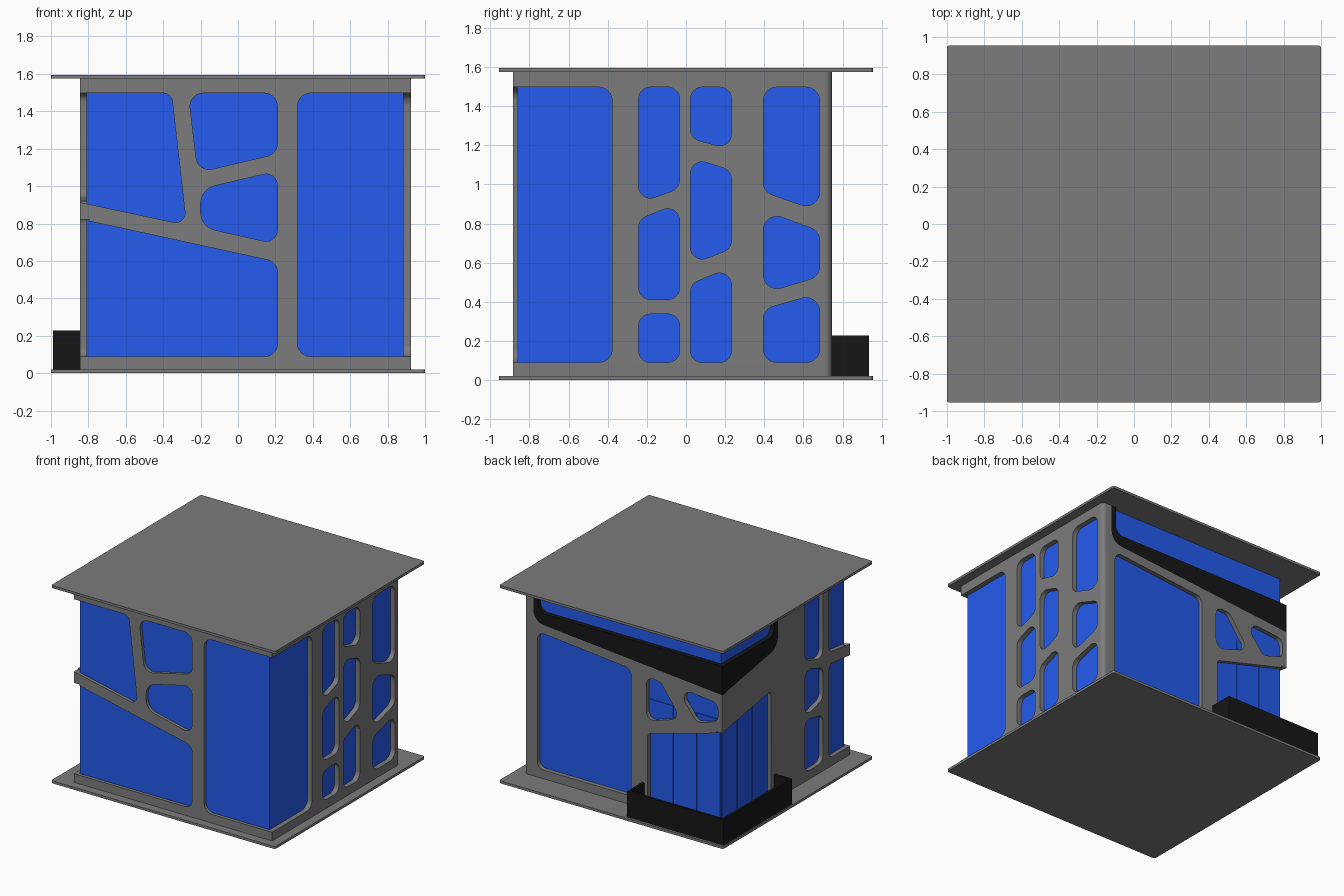
import bpy, bmesh, math
from mathutils import Vector

if "Cube" in bpy.data.objects:
    bpy.data.objects.remove(bpy.data.objects["Cube"])

X0, X1, Y0, Y1 = -0.845, 0.925, -0.885, 0.745      # outer wall faces
GX0, GX1, GY0, GY1 = -0.81, 0.885, -0.86, 0.71     # glass faces
Z0, Z1, H = 0.02, 1.575, 1.595                     # floor top, ceiling, roof top


def mat(name, col):
    m = bpy.data.materials.new(name)
    m.diffuse_color = (*col, 1)
    m.use_nodes = True
    m.node_tree.nodes["Principled BSDF"].inputs["Base Color"].default_value = m.diffuse_color
    return m


BLUE = mat("blue_glass", (0.018, 0.105, 0.86))
BLACK = mat("black", (0.008, 0.008, 0.008))
GREY = mat("dark_grey", (0.2, 0.2, 0.2))


def rounded(pts, r, n=8):
    """Round the corners of a 2D polygon; r is one radius or one per corner."""
    out, k = [], len(pts)
    rs = r if isinstance(r, (list, tuple)) else [r] * k
    for i in range(k):
        p, a, b = (Vector(pts[j % k]) for j in (i, i - 1, i + 1))
        da, db = a - p, b - p
        half = da.angle(db) / 2
        t = min(rs[i] / math.tan(half), 0.47 * da.length, 0.47 * db.length)
        if t < 1e-5:
            out.append(p)
            continue
        da.normalize()
        db.normalize()
        c = p + (da + db).normalized() * (t / math.cos(half))
        va, vb = p + da * t - c, p + db * t - c
        rad = va.length
        va.normalize()
        vb.normalize()
        out += [c + va.slerp(vb, j / n) * rad for j in range(n + 1)]
    return out


def prism(name, polys, axis, w0, w1, material=GREY):
    """Extrude rounded polygons [(points, radius), ...] along an axis."""
    bm = bmesh.new()
    for pts, r in polys:
        loop = rounded(pts, r)
        rings = []
        for w in (w0, w1):
            ring = []
            for q in loop:
                co = [q[0], q[1]]
                co.insert(axis, w)
                ring.append(bm.verts.new(co))
            rings.append(ring)
        lo, hi = rings
        bm.faces.new(lo)
        bm.faces.new(hi)
        for i in range(len(lo)):
            bm.faces.new((lo[i - 1], lo[i], hi[i], hi[i - 1]))
    bmesh.ops.recalc_face_normals(bm, faces=bm.faces)
    me = bpy.data.meshes.new(name)
    bm.to_mesh(me)
    bm.free()
    ob = bpy.data.objects.new(name, me)
    bpy.context.collection.objects.link(ob)
    if material:
        me.materials.append(material)
    return ob


def rect(a, b, c, d):
    return [(a, c), (b, c), (b, d), (a, d)]


def boolean(ob, cutter, op="DIFFERENCE"):
    cutter.hide_render = True
    m = ob.modifiers.new("cut", "BOOLEAN")
    m.operation, m.object, m.solver = op, cutter, "EXACT"
    bpy.context.view_layer.objects.active = ob
    bpy.ops.object.modifier_apply(modifier=m.name)
    bpy.data.objects.remove(cutter)


def smooth(ob):
    bpy.ops.object.select_all(action="DESELECT")
    ob.select_set(True)
    bpy.context.view_layer.objects.active = ob
    bpy.ops.object.shade_smooth_by_angle(angle=math.radians(30))


# Cutters reach from outside the wall to just behind the glass
SIDES = {"front": (1, Y0 - 0.05, Y0 + 0.05), "right": (0, X1 + 0.05, X1 - 0.05),
         "back": (1, Y1 + 0.05, Y1 - 0.05), "left": (0, X0 - 0.05, X0 + 0.05)}


def side_cutter(side, polys):
    return prism("cutter", polys, *SIDES[side], None)


def column(a, b, spans, r=0.06):
    """Stack of windows; each span is bottom-left, bottom-right, top-left, top-right height."""
    return [([(a, p), (b, q), (b, t), (a, s)], r) for p, q, s, t in spans]


T, B = 1.497, 0.09      # top and bottom of the regular windows
openings = {
    "front": [
        ([(-1.05, T), (-0.356, T), (-0.276, 0.792), (-1.05, 0.957)], 0.05),
        ([(-0.265, T), (0.21, T), (0.21, 1.173), (-0.215, 1.073)], 0.07),
        ([(-0.2, 0.984), (0.21, 1.08), (0.21, 0.69), (-0.2, 0.782)], [0.1, 0.06, 0.06, 0.1]),
        ([(-1.05, B), (0.21, B), (0.21, 0.594), (-1.05, 0.868)], 0.065),
        (rect(0.318, 1.1, B, T), 0.07)],
    "right": [(rect(-1.1, -0.377, B, T), 0.07)]
        + column(-0.242, -0.033, [(0.905, 0.98, T, T), (0.412, 0.412, 0.82, 0.905), (B, B, 0.337, 0.337)])
        + column(0.023, 0.232, [(1.235, 1.18, T, T), (0.59, 0.673, 1.138, 1.07), (B, B, 0.49, 0.577)])
        + column(0.395, 0.683, [(0.963, 0.862, T, T), (0.444, 0.53, 0.867, 0.76), (B, B, 0.362, 0.443)], 0.07),
    "back": [
        ([(0.806, B), (-0.032, B), (-0.032, 1.115), (0.806, 1.195)], 0.06),
        ([(-0.167, 1.09), (-0.295, 1.08), (-0.473, 0.83), (-0.167, 0.728)], 0.06),
        ([(-0.43, 1.08), (-0.806, 1.045), (-0.806, 0.895), (-0.62, 0.84)], 0.06),
        ([(-0.18, -0.2), (-0.18, 0.634), (-1.05, 0.87), (-1.05, -0.2)], 0.03)],
    "left": [
        ([(0.125, -0.2), (0.125, 0.919), (0.9, 0.788), (0.9, -0.2)], 0.03),
        ([(-1.05, 0.895), (-0.614, 0.945), (-0.614, T), (-1.05, T)], 0.05),
        ([(-1.05, B), (-0.614, B), (-0.614, 0.85), (-1.05, 0.806)], 0.05)]
        + column(-0.538, -0.309, [(0.92, 1.0, T, T), (0.6, 0.54, 0.85, 0.93), (B, B, 0.47, 0.52)]),
}
# Black band round the top of the back left corner: outer shape and inner opening
band = {
    "back": (([(0.84, 1.8), (0.84, 1.268), (-1.05, 1.102), (-1.05, 1.8)], 0.1),
             ([(0.80, 1.8), (0.80, 1.352), (-1.05, 1.352), (-1.05, 1.8)], 0.07)),
    "left": (([(0.035, 1.8), (0.035, 1.24), (0.70, 1.127), (0.70, 1.8)], [0, 0.1, 0, 0]),
             ([(0.08, 1.8), (0.08, 1.35), (0.9, 1.35), (0.9, 1.8)], 0.07)),
}


def shell(name, material=GREY):
    ob = prism(name, [(rect(X0, X1, Y0, Y1), [0, 0, 0.035, 0])], 2, Z0, Z1, material)
    i = 0.005
    cavity = rect(GX0 + i, GX1 - i, GY0 + i, GY1 - i)
    boolean(ob, prism("cutter", [(cavity, 0)], 2, -0.2, 2, None))
    return ob


# Grey walls with all openings
walls = shell("walls")
for side, polys in openings.items():
    boolean(walls, side_cutter(side, polys))
for side, (outer, inner) in band.items():
    boolean(walls, side_cutter(side, [outer]))
smooth(walls)

# Black band pieces
for side, (outer, inner) in band.items():
    ob = shell(side + "_band", BLACK)
    boolean(ob, side_cutter(side, [outer]), "INTERSECT")
    for s in band:
        boolean(ob, side_cutter(s, [band[s][1]]))
    smooth(ob)

# Glass body
prism("glass", [(rect(GX0, GX1, GY0, GY1), 0)], 2, Z0, Z1, BLUE)

# Floor and roof plates
plate = [(rect(-1, 1, -0.955, 0.955), 0.015)]
prism("floor_plate", plate, 2, 0, Z0)
prism("roof_plate", plate, 2, Z1, H)

# Glass door leaves, three on each side of the corner, with narrow gaps
gap = 0.004
for i in range(3):
    w = (-0.18 - GX0) / 3
    a = GX0 + i * w
    prism("back_door_leaf", [([(a + gap, Z0), (a + w - gap, Z0),
          (a + w - gap, 0.9), (a + gap, 0.9)], 0)], 1, GY1 - 0.01, GY1 + 0.006, BLUE)
    w = (GY1 - 0.125) / 3
    a = GY1 - (i + 1) * w
    prism("left_door_leaf", [([(a + gap, Z0), (a + w - gap, Z0),
          (a + w - gap, 0.95), (a + gap, 0.95)], 0)], 0, GX0 + 0.01, GX0 - 0.006, BLUE)

# Low black fence round the doors, returning to the walls
t, fx, fy, ex, ey = 0.02, -0.99, 0.935, -0.13, 0.065
fence = [(ex, Y1), (ex, fy), (fx, fy), (fx, ey), (X0, ey), (X0, ey + t),
         (fx + t, ey + t), (fx + t, fy - t), (ex - t, fy - t), (ex - t, Y1)]
prism("fence", [(fence, 0)], 2, Z0, 0.228, BLACK)
